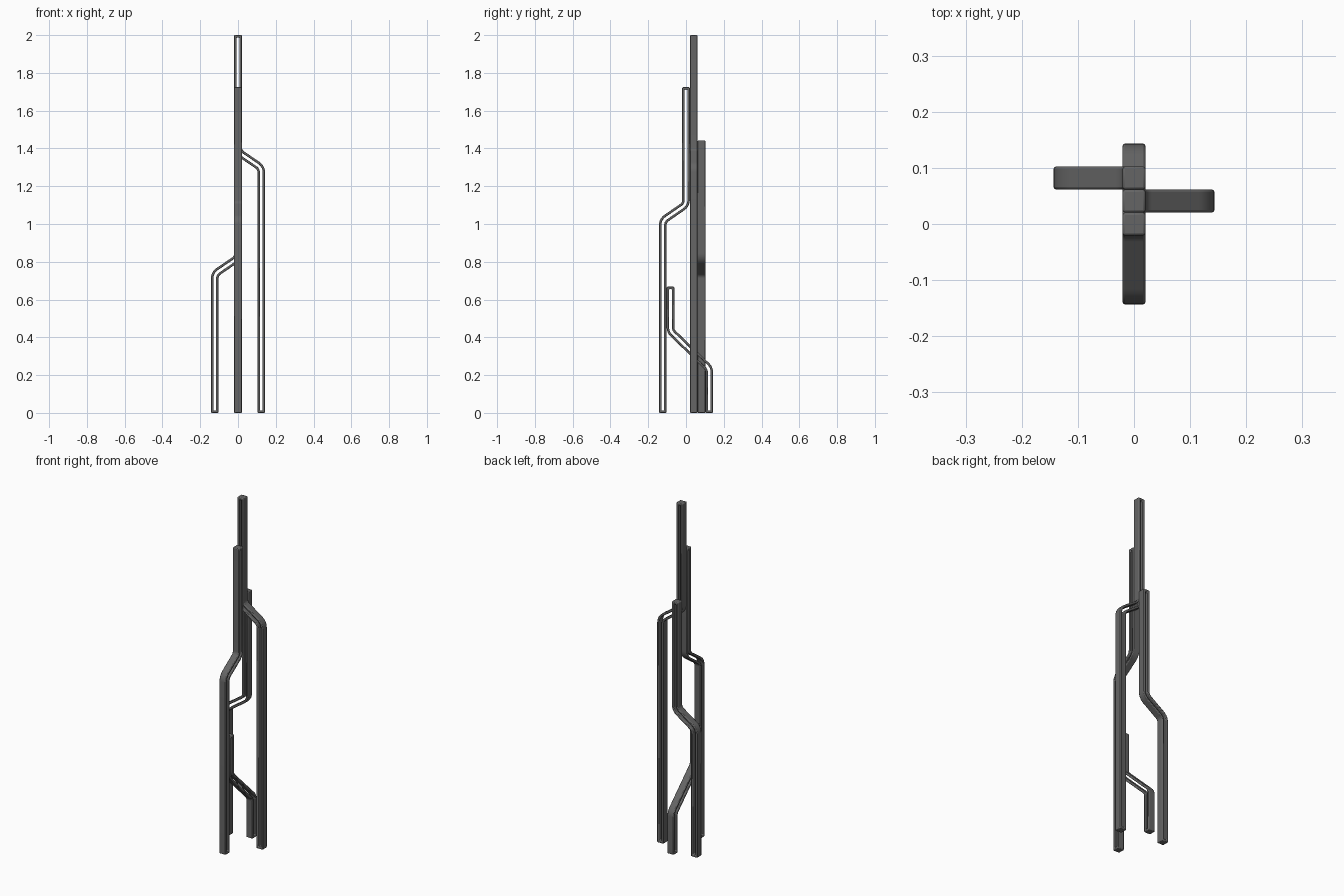
import bpy, bmesh, math
from mathutils import Vector

if "Cube" in bpy.data.objects:
    bpy.data.objects.remove(bpy.data.objects["Cube"])

P = 0.041        # spacing between bar lanes
W = 0.0405       # bar width and depth
WALL = 0.013     # thickness of the two rails
BEND = 0.045     # centreline bend radius

# dark grey finish
dark = bpy.data.materials.new("dark_grey")
dark.diffuse_color = (0.13, 0.13, 0.13, 1)
dark.use_nodes = True
dark.node_tree.nodes["Principled BSDF"].inputs["Base Color"].default_value = dark.diffuse_color


def rounded_path(pts, radius, seg=5):
    """Polyline with its inner corners replaced by arcs."""
    pts = [Vector(p) for p in pts]
    out = [pts[0]]
    for a, b, c in zip(pts, pts[1:], pts[2:]):
        u, v = (a - b).normalized(), (c - b).normalized()
        half = u.angle(v) / 2
        mid = b + (u + v).normalized() * (radius / math.sin(half))
        reach = radius / math.tan(half)
        s, e = b + u * reach - mid, b + v * reach - mid
        for i in range(seg + 1):
            out.append(mid + s.lerp(e, i / seg).normalized() * radius)
    out.append(pts[-1])
    return out


def offset(path, dist):
    """Mitred sideways offset of a 2D path."""
    res = []
    for i, p in enumerate(path):
        d0 = (p - path[i - 1]).normalized() if i else (path[1] - p).normalized()
        d1 = (path[i + 1] - p).normalized() if i < len(path) - 1 else d0
        t = (d0 + d1).normalized()
        res.append(p + Vector((-t.y, t.x)) * (dist / t.dot(d0)))
    return res


def slotted_bar(name, top, upper, lower, start, end, axis, lane):
    """Bent bar with a slot through it; it bends along axis and sits at lane on the other."""
    path = rounded_path([(start, top), (start, upper), (end, lower), (end, 0)], BEND)
    inner = [p.copy() for p in path]
    inner[0].y -= WALL
    inner[-1].y += WALL
    h = W / 2
    outer_loop = offset(path, h) + offset(path, -h)[::-1]
    inner_loop = offset(inner, h - WALL) + offset(inner, -h + WALL)[::-1]
    bm = bmesh.new()

    def ring(loop, side):
        out = []
        for p in loop:
            co = (p.x, lane + side, p.y) if axis == 'x' else (lane + side, p.x, p.y)
            out.append(bm.verts.new(co))
        return out

    rings = [ring(outer_loop, -h), ring(outer_loop, h), ring(inner_loop, h), ring(inner_loop, -h)]
    n = len(outer_loop)
    for k in range(4):
        a, b = rings[k], rings[(k + 1) % 4]
        for i in range(n):
            j = (i + 1) % n
            bm.faces.new((a[i], a[j], b[j], b[i]))
    bmesh.ops.recalc_face_normals(bm, faces=bm.faces)
    me = bpy.data.meshes.new(name)
    bm.to_mesh(me)
    bm.free()
    me.materials.append(dark)
    ob = bpy.data.objects.new(name, me)
    bpy.context.collection.objects.link(ob)
    # softened edges
    bev = ob.modifiers.new("edge_bevel", 'BEVEL')
    bev.width = 0.004
    bev.segments = 2
    bev.limit_method = 'ANGLE'
    bev.angle_limit = math.radians(40)
    bpy.ops.object.select_all(action='DESELECT')
    bpy.context.view_layer.objects.active = ob
    ob.select_set(True)
    bpy.ops.object.shade_smooth_by_angle(angle=math.radians(30))


# four interleaved bars, tallest first
slotted_bar("tall_bar", 2.0, 1.382, 1.298, 0, 3 * P, 'x', P)
slotted_bar("front_bar", 1.724, 1.103, 1.018, 0, -3 * P, 'y', 0)
slotted_bar("left_bar", 1.443, 0.82, 0.736, 0, -3 * P, 'x', 2 * P)
slotted_bar("short_bar", 0.668, 0.433, 0.235, -2 * P, 3 * P, 'y', 0)
